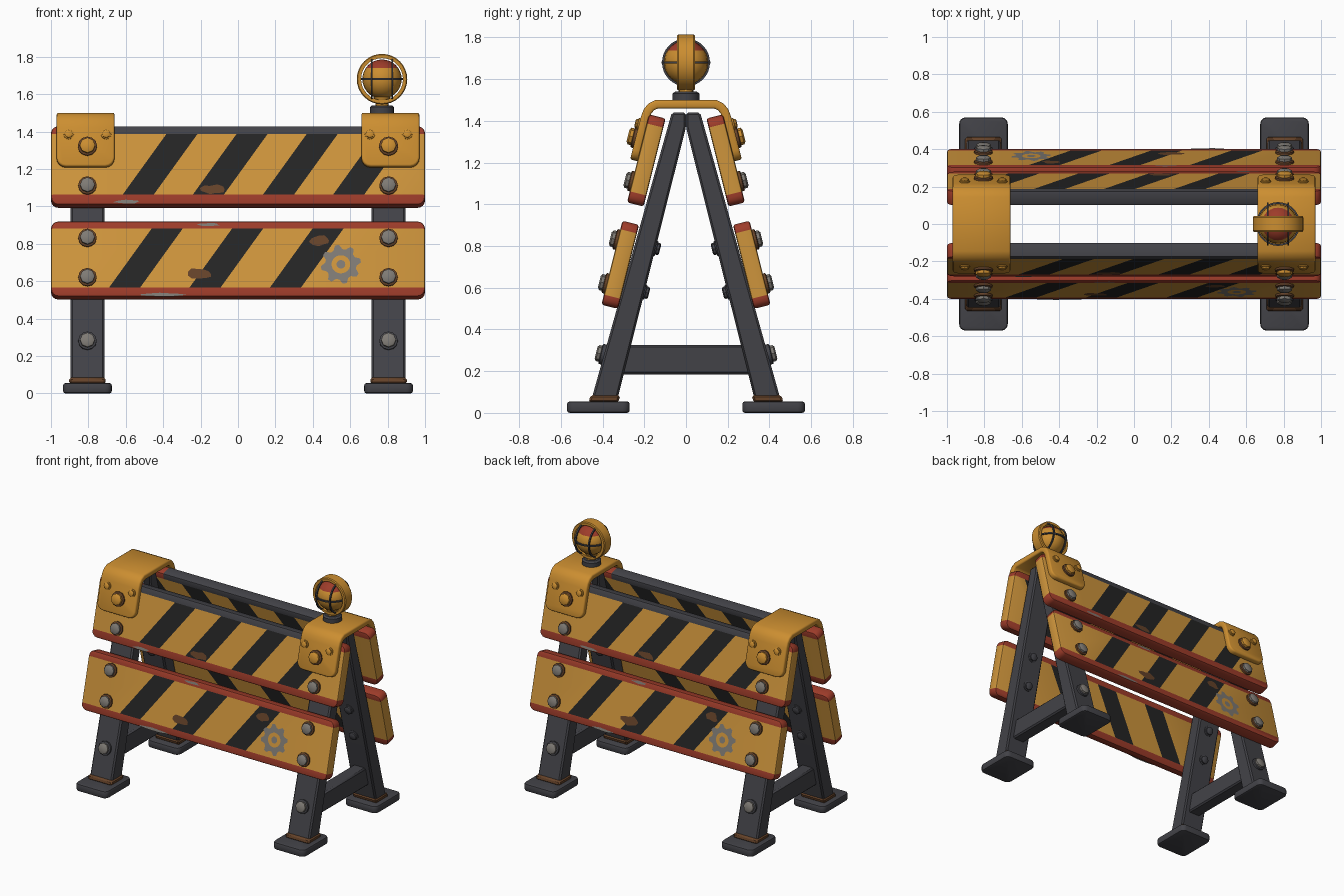
import bpy, bmesh, math, random
from mathutils import Matrix, Vector

random.seed(4)
if "Cube" in bpy.data.objects:
    bpy.data.objects.remove(bpy.data.objects["Cube"])


def material(name, *rgb):
    m = bpy.data.materials.new(name)
    m.use_nodes = True
    m.diffuse_color = (*rgb, 1)
    m.node_tree.nodes["Principled BSDF"].inputs["Base Color"].default_value = (*rgb, 1)
    return m


yellow = material("safety yellow", 0.62, 0.30, 0.045)
orange = material("clamp yellow", 0.60, 0.27, 0.03)
red = material("trim red", 0.34, 0.045, 0.023)
black = material("stripe black", 0.018, 0.018, 0.018)
steel = material("dark steel", 0.055, 0.055, 0.064)
grey = material("bolt grey", 0.21, 0.195, 0.175)
rust = material("rust brown", 0.13, 0.055, 0.022)

# Sloping frame of the front boards: x along, y up the slope, z outward
TILT = math.atan(0.25)
S, C = math.sin(TILT), math.cos(TILT)
SLOPE = Matrix(((1, 0, 0, 0), (0, S, -C, -0.4925), (0, C, S, 0), (0, 0, 0, 1)))
SIDES = (("front", Matrix.Identity(4)), ("back", Matrix.Rotation(math.pi, 4, "Z")))
ENDS = (("right", -1), ("left", 1))
POST_X = 0.805


def on_slope(side, x, z, out):
    """Matrix at height z, lying 'out' from the board centre plane."""
    return side @ SLOPE @ Matrix.Translation((x, (z - out * S) / C, out))


def finish(bm, name, mats, matrix=Matrix.Identity(4)):
    bm.transform(matrix)
    me = bpy.data.meshes.new(name)
    bm.to_mesh(me)
    bm.free()
    for m in mats:
        me.materials.append(m)
    ob = bpy.data.objects.new(name, me)
    bpy.context.collection.objects.link(ob)
    bpy.ops.object.select_all(action="DESELECT")
    ob.select_set(True)
    bpy.context.view_layer.objects.active = ob
    bpy.ops.object.shade_smooth_by_angle(angle=math.radians(35))
    return ob


def rounded_plate(size, corner, edge):
    """Box with rounded corners about local z and softened rims."""
    bm = bmesh.new()
    bmesh.ops.create_cube(bm, size=1)
    bmesh.ops.scale(bm, vec=size, verts=bm.verts)
    upright = [e for e in bm.edges if abs(e.verts[0].co.z - e.verts[1].co.z) > size[2] / 2]
    bmesh.ops.bevel(bm, geom=upright, offset=corner, segments=4, profile=0.5, affect="EDGES")
    rim = [e for e in bm.edges if abs(e.verts[0].co.z - e.verts[1].co.z) < 1e-5]
    bmesh.ops.bevel(bm, geom=rim, offset=edge, segments=2, profile=0.5, affect="EDGES")
    return bm


def prism(name, outline, x, width, mat, side=Matrix.Identity(4)):
    """Extrude a (y, z) outline along x with softened edges."""
    bm = bmesh.new()
    face = bm.faces.new([bm.verts.new((x - width / 2, y, z)) for y, z in outline])
    new = bmesh.ops.extrude_face_region(bm, geom=[face])["geom"]
    bmesh.ops.translate(bm, vec=(width, 0, 0), verts=[v for v in new if isinstance(v, bmesh.types.BMVert)])
    bmesh.ops.recalc_face_normals(bm, faces=bm.faces)
    bmesh.ops.bevel(bm, geom=bm.edges[:], offset=0.01, segments=1, affect="EDGES")
    return finish(bm, name, [mat], side)


def lathe(name, profile, mat, matrix, segments=24, closed=False):
    """Turn an (r, z) profile about local z; open profiles get end caps."""
    bm = bmesh.new()
    rings = []
    for i in range(segments):
        a = math.tau * i / segments
        rings.append([bm.verts.new((r * math.cos(a), r * math.sin(a), z)) for r, z in profile])
    n = len(profile)
    for i, ring in enumerate(rings):
        nxt = rings[(i + 1) % segments]
        for j in range(n if closed else n - 1):
            k = (j + 1) % n
            bm.faces.new((ring[j], nxt[j], nxt[k], ring[k]))
    if not closed:
        bm.faces.new([r[0] for r in rings])
        bm.faces.new([r[-1] for r in rings])
    bmesh.ops.recalc_face_normals(bm, faces=bm.faces)
    return finish(bm, name, [mat], matrix)


def bolt(name, matrix, r, mat, washer):
    h = r * 0.85
    lathe(name + "_washer", [(r * 1.15, -0.01), (r * 1.15, h * 0.3), (r, h * 0.4)], washer, matrix, 12)
    lathe(name, [(r * 0.92, 0), (r * 0.92, h * 0.8), (r * 0.65, h)], mat, matrix, 8)


def patch(name, matrix, w, h, mat):
    """Thin irregular paint chip."""
    bm = bmesh.new()
    pts = []
    for i in range(11):
        a, k = math.tau * i / 11, random.uniform(0.65, 1.1)
        pts.append(bm.verts.new((w * k * math.cos(a), h * k * math.sin(a), 0)))
    bm.faces.new(pts)
    finish(bm, name, [mat], matrix)


def board(name, matrix, height, stripes, trim_low, trim_high, dark_top):
    half = height / 2
    bm = rounded_plate((2.0, height, 0.082), 0.04, 0.012)
    cuts = [((0, -half + trim_low, 0), (0, 1, 0)), ((0, half - trim_high, 0), (0, 1, 0))]
    cuts += [((s + d, 0, 0), (1, -0.7, 0)) for s in stripes for d in (-0.083, 0.083)]
    if dark_top:
        cuts += [((x, 0, 0), (1, 0, 0)) for x in (-0.68, 0.68)]
    for co, no in cuts:
        bmesh.ops.bisect_plane(bm, geom=bm.verts[:] + bm.edges[:] + bm.faces[:], plane_co=co, plane_no=no)
    for f in bm.faces:
        p = f.calc_center_median()
        if p.y > half - trim_high:
            f.material_index = 3 if dark_top and abs(p.x) < 0.68 else 1
        elif p.y < -half + trim_low:
            f.material_index = 1
        elif any(abs(p.x - 0.7 * p.y - s) < 0.083 for s in stripes):
            f.material_index = 2
    finish(bm, name, [yellow, red, black, steel], matrix)


def gear_mark(name, matrix):
    bm = bmesh.new()
    teeth, rings = 8, []
    for i in range(teeth * 4):
        a = math.tau * (i + 0.5) / (teeth * 4)
        outer = 0.108 if i % 4 < 2 else 0.084
        rings.append([bm.verts.new((r * math.cos(a), r * math.sin(a), 0)) for r in (0.05, outer)])
    for a, b in zip(rings, rings[1:] + rings[:1]):
        bm.faces.new((a[0], a[1], b[1], b[0]))
    bmesh.ops.create_circle(bm, cap_ends=True, radius=0.024, segments=12)
    finish(bm, name, [grey], matrix)


for label, side in SIDES:
    # Striped boards
    board(label + "_upper_board", on_slope(side, 0, 1.21, 0), 0.435,
          (-0.42, -0.045, 0.33, 0.705), 0.055, 0.045, True)
    board(label + "_lower_board", on_slope(side, 0, 0.71, 0), 0.415,
          (-0.495, -0.065, 0.365), 0.05, 0.042, False)
    gear_mark(label + "_gear_mark", on_slope(side, 0.55, 0.69, 0.0425))
    # Worn paint
    for x, z, w, h, m in ((0.44, 0.82, 0.06, 0.035, rust), (-0.2, 0.64, 0.07, 0.035, rust),
                          (-0.14, 1.09, 0.07, 0.03, rust), (-0.4, 0.527, 0.12, 0.011, grey),
                          (-0.16, 0.903, 0.07, 0.01, grey), (-0.59, 1.025, 0.08, 0.012, grey)):
        patch(label + "_paint_chip", on_slope(side, x, z, 0.0428), w, h, m)

    for end, sx in ENDS:
        x, tag = sx * POST_X, f"{label}_{end}_"
        # Leg, rusty collar and foot
        prism(tag + "leg", [(-0.335, 0.04), (-0.46, 0.04), (-0.068, 1.44), (0, 1.44), (0, 1.37)],
              x, 0.18, steel, side)
        prism(tag + "leg_collar", [(-0.324, 0.05), (-0.467, 0.05), (-0.458, 0.085), (-0.315, 0.085)],
              x, 0.195, rust, side)
        finish(rounded_plate((0.26, 0.30, 0.055), 0.035, 0.012), tag + "foot", [steel],
               side @ Matrix.Translation((x, -0.42, 0.0275)))
        # Bolts through boards and leg
        for z, out in ((1.11, 0.041), (0.83, 0.041), (0.62, 0.041), (0.28, -0.026)):
            bolt(tag + "bolt", on_slope(side, x, z, out), 0.043, grey, rust if out > 0 else steel)
        for z in (0.79, 0.58):
            bolt(tag + "nut", on_slope(side, x, z, -0.14) @ Matrix.Rotation(math.pi, 4, "X"),
                 0.032, steel, steel)
        # Clamp bolts
        bolt(tag + "clamp_bolt", on_slope(side, x, 1.32, 0.076), 0.045, orange, rust)
        for dx in (-0.1, 0.1):
            bolt(tag + "clamp_rivet", on_slope(side, x + dx, 1.385, 0.076), 0.024, orange, orange)

for end, sx in ENDS:
    # Crossbar between the legs
    prism(end + "_crossbar", [(-0.34, 0.185), (0.34, 0.185), (0.31, 0.325), (-0.31, 0.325)],
          sx * POST_X, 0.1, steel)
    # Saddle clamp over the top
    half = [(0.268, 1.215), (0.216, 1.42), (0.203, 1.455), (0.18, 1.483), (0.145, 1.5)]
    path = [(-y, z) for y, z in half] + half[::-1]
    bm = bmesh.new()
    rows = [[bm.verts.new((sx * 0.815 + dx, y, z)) for dx in (-0.155, 0.155)] for y, z in path]
    for a, b in zip(rows, rows[1:]):
        bm.faces.new((a[0], a[1], b[1], b[0]))
    bmesh.ops.bevel(bm, geom=rows[0] + rows[-1], offset=0.05, segments=4, profile=0.5, affect="VERTICES")
    clamp = finish(bm, end + "_clamp", [orange])
    solid = clamp.modifiers.new("thickness", "SOLIDIFY")
    solid.thickness, solid.offset = 0.042, -1
    soft = clamp.modifiers.new("soft_edges", "BEVEL")
    soft.width, soft.segments, soft.angle_limit = 0.01, 2, math.radians(50)

# Warning lamp: base, neck, globe, band and wire cage
lamp = Matrix.Translation((0.77, 0, 1.68))
lathe("lamp_base", [(0.065, -0.185), (0.065, -0.15), (0.052, -0.14)], steel, lamp, 16)
lathe("lamp_neck", [(0.04, -0.15), (0.03, -0.125), (0.045, -0.1), (0.045, -0.09)], orange, lamp, 16)
bm = bmesh.new()
bmesh.ops.create_uvsphere(bm, u_segments=24, v_segments=16, radius=0.105)
for f in bm.faces:
    f.material_index = int(f.calc_center_median().z > 0.062)
finish(bm, "lamp_globe", [orange, red], lamp)
lathe("lamp_band", [(0.112, -0.042), (0.13, -0.042), (0.135, -0.035), (0.135, 0.035), (0.13, 0.042), (0.112, 0.042)],
      orange, lamp @ Matrix.Rotation(math.pi / 2, 4, "X"), 32, True)


def cage_ring(name, r, matrix):
    w = 0.005
    lathe(name, [(r - w, -w), (r + w, -w), (r + w, w), (r - w, w)], steel, matrix, 32, True)


cage_ring("cage_level_ring", 0.112, lamp)
for dx in (-0.055, 0.055):
    cage_ring("cage_upright_ring", 0.11, lamp @ Matrix.Translation((dx, 0, 0)) @ Matrix.Rotation(math.pi / 2, 4, "Y"))
